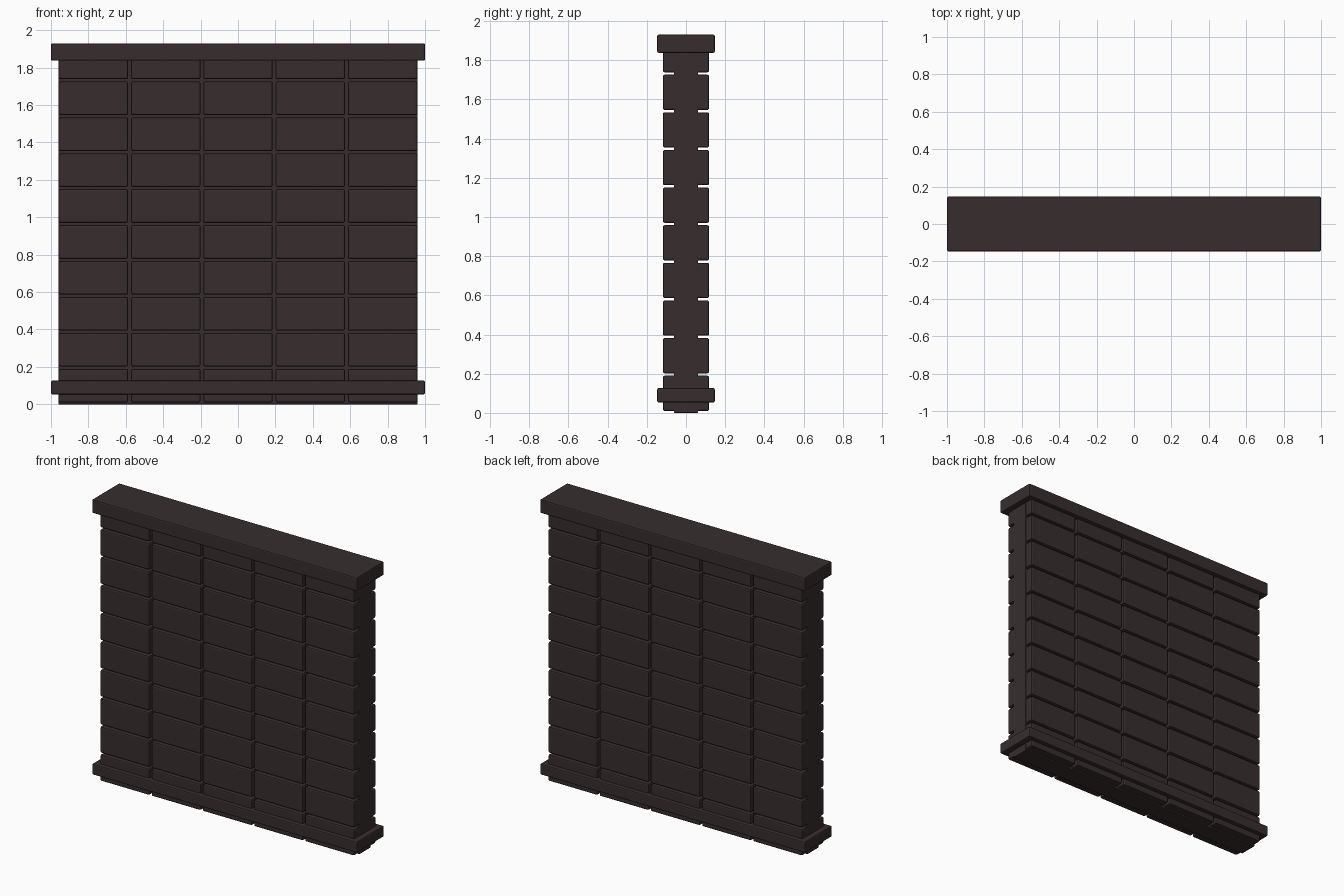
import bpy

if "Cube" in bpy.data.objects:
    bpy.data.objects.remove(bpy.data.objects["Cube"])

# single dark stone colour
stone = bpy.data.materials.new("dark_brown_stone")
stone.diffuse_color = (0.038, 0.027, 0.027, 1)
stone.use_nodes = True
stone.node_tree.nodes["Principled BSDF"].inputs["Base Color"].default_value = stone.diffuse_color


def block(name, lo, hi):
    """Box between two corners."""
    bpy.ops.mesh.primitive_cube_add(
        size=1, location=[(a + b) / 2 for a, b in zip(lo, hi)])
    ob = bpy.context.object
    ob.name = name
    ob.scale = [b - a for a, b in zip(lo, hi)]
    bpy.ops.object.transform_apply(location=True, rotation=False, scale=True)
    ob.data.materials.append(stone)
    return ob


def bevel(ob, width):
    m = ob.modifiers.new("bevel", 'BEVEL')
    m.width = width
    m.segments = 2


def array(ob, count, step):
    m = ob.modifiers.new("array", 'ARRAY')
    m.count = count
    m.use_relative_offset = False
    m.use_constant_offset = True
    m.constant_offset_displace = step


# wall core seen in the joints and at the ends
core = block("wall_core", (-0.96, -0.062, 0), (0.96, 0.062, 1.86))
bevel(core, 0.004)

# brick facing: 5 x 10 grid, mirrored to the back
bricks = block("brick_facing", (-0.9585, -0.118, 0.01), (-0.5875, -0.04, 0.19))
bevel(bricks, 0.009)
array(bricks, 5, (0.3865, 0, 0))
array(bricks, 10, (0, 0, 0.192))
mirror = bricks.modifiers.new("mirror", 'MIRROR')
mirror.use_axis = (False, True, False)
mirror.use_clip = False
mirror.use_mirror_merge = False
bricks.data.transform(bricks.matrix_world)

# coping slab on top and ledge near the foot
cap = block("top_cap", (-1, -0.147, 1.837), (1, 0.147, 1.93))
bevel(cap, 0.008)
ledge = block("foot_ledge", (-1, -0.147, 0.053), (1, 0.147, 0.127))
bevel(ledge, 0.008)
